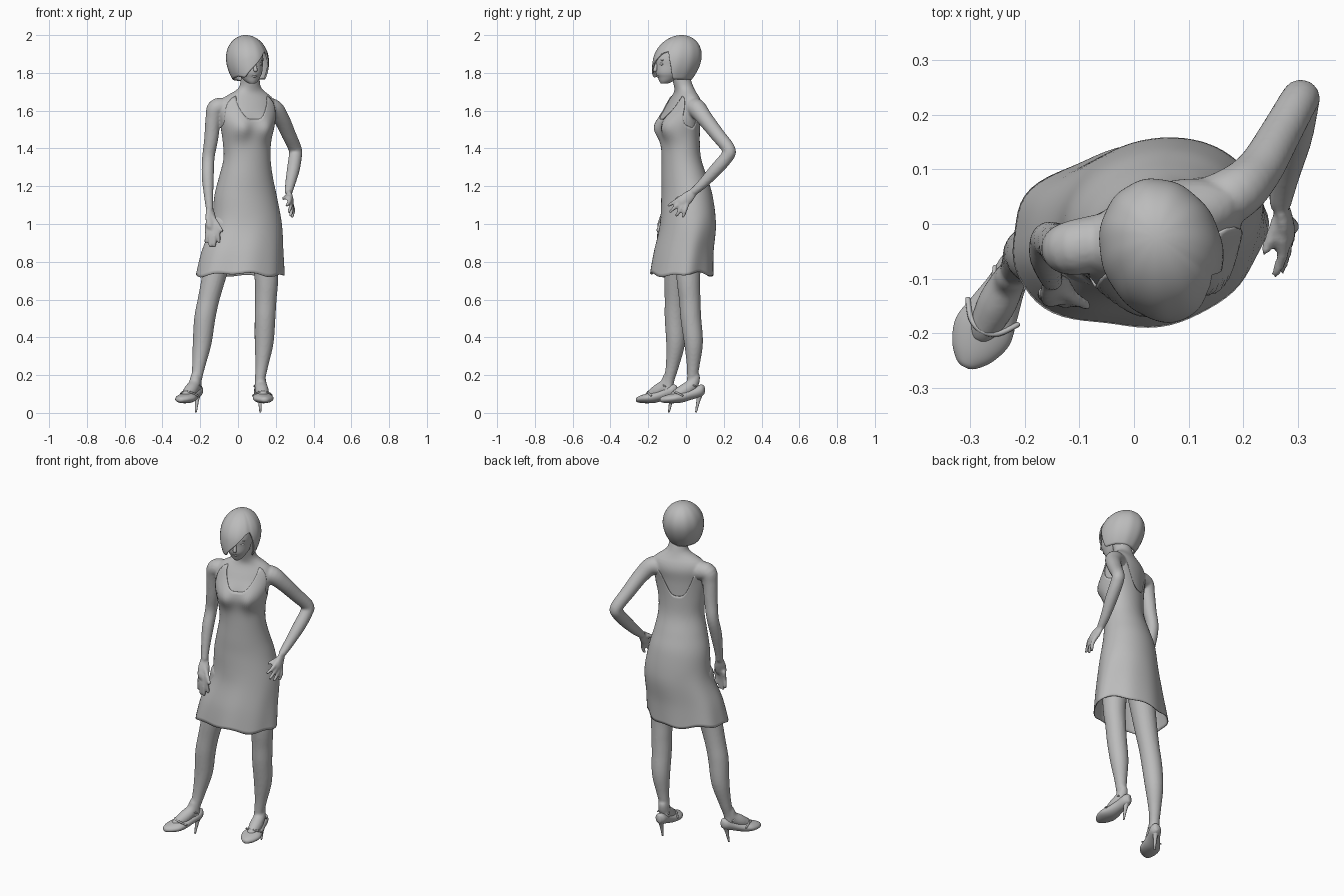
import bpy
import bmesh
from math import sin, cos, tau, radians, degrees, exp, sqrt
from mathutils import Vector

cube = bpy.data.objects.get("Cube")
if cube:
    bpy.data.objects.remove(cube)

# Single clay colour
clay = bpy.data.materials.new("clay_grey")
clay.use_nodes = True
GREY = (0.5, 0.5, 0.5, 1)
clay.diffuse_color = GREY
clay.node_tree.nodes["Principled BSDF"].inputs["Base Color"].default_value = GREY
UP = Vector((0, 0, 1))


def facing(turn):
    """Left and forward directions of a part turned toward its left."""
    a = radians(turn)
    return Vector((cos(a), sin(a), 0)), Vector((sin(a), -cos(a), 0))


def spline(rows, steps=5):
    """Catmull-Rom interpolation of tuples of any length."""
    out = []
    last = len(rows) - 1
    for i in range(last):
        quad = [rows[max(0, min(last, i + k))] for k in (-1, 0, 1, 2)]
        for s in range(steps):
            t = s / steps
            out.append(tuple(
                b + t * (c - a) / 2
                + t * t * (a - 2.5 * b + 2 * c - d / 2)
                + t ** 3 * (1.5 * (b - c) + (d - a) / 2)
                for a, b, c, d in zip(*quad)))
    return out + [tuple(rows[-1])]


def lookup(rows, key):
    """Linear lookup of a row by its first value."""
    for low, high in zip(rows, rows[1:]):
        if key <= high[0]:
            t = max(0, (key - low[0]) / (high[0] - low[0]))
            return [p + (q - p) * t for p, q in zip(low, high)]
    return rows[-1]


def skin(name, rings, caps=True, thickness=0):
    """Smooth surface through equal rings of points."""
    bm = bmesh.new()
    loops = [[bm.verts.new(p) for p in ring] for ring in rings]
    n = len(loops[0])
    for low, high in zip(loops, loops[1:]):
        for i in range(n):
            j = (i + 1) % n
            bm.faces.new((low[i], low[j], high[j], high[i]))
    if caps:
        bm.faces.new(loops[0][::-1])
        bm.faces.new(loops[-1])
    bmesh.ops.remove_doubles(bm, verts=bm.verts, dist=.00001)
    bmesh.ops.recalc_face_normals(bm, faces=bm.faces)
    mesh = bpy.data.meshes.new(name)
    bm.to_mesh(mesh)
    bm.free()
    mesh.materials.append(clay)
    mesh.shade_smooth()
    obj = bpy.data.objects.new(name, mesh)
    bpy.context.collection.objects.link(obj)
    if thickness:
        shell = obj.modifiers.new("thickness", "SOLIDIFY")
        shell.thickness = thickness
        shell.offset = -1
    return obj


def limb(name, stations, axis=(0, 1, 0), flat=1, sides=20):
    """Rounded tube through (x, y, z, radius), squashed along axis."""
    path = [(Vector(p[:3]), p[3]) for p in spline(stations)]
    normal = Vector(axis)
    rings = []
    for i, (point, radius) in enumerate(path):
        along = (path[min(i + 1, len(path) - 1)][0] - path[max(i - 1, 0)][0]).normalized()
        normal = (normal - along * normal.dot(along)).normalized()
        across = along.cross(normal)
        shapes = [(0, 1)]
        if i == 0:
            shapes = [(-.9, .35), (-.6, .8), (0, 1)]
        elif i == len(path) - 1:
            shapes = [(0, 1), (.6, .8), (.9, .35)]
        for shift, size in shapes:
            centre = point + along * shift * radius
            rings.append([centre + (normal * flat * cos(a) + across * sin(a)) * radius * size
                          for a in (tau * k / sides for k in range(sides))])
    return skin(name, rings)


def fuse(name, parts, rounds):
    """Join overlapping parts into one smooth skin."""
    with bpy.context.temp_override(active_object=parts[0], object=parts[0],
                                   selected_objects=parts, selected_editable_objects=parts):
        bpy.ops.object.join()
    parts[0].name = name
    remesh = parts[0].modifiers.new("union", "REMESH")
    remesh.mode = "VOXEL"
    remesh.voxel_size = .007
    remesh.use_smooth_shade = True
    relax = parts[0].modifiers.new("relax", "SMOOTH")
    relax.factor = .5
    relax.iterations = rounds


# Torso sections: height, centre x, centre y, half width, half depth, turn
TORSO = spline([
    (.72, .005, -.025, .23, .162, 6), (.85, .02, -.014, .213, .152, 9),
    (1, .045, .01, .184, .141, 13), (1.15, .04, .005, .163, .127, 18),
    (1.25, .042, -.01, .14, .112, 20), (1.35, .048, -.025, .122, .096, 20),
    (1.45, .047, -.03, .128, .093, 20), (1.55, .05, -.03, .148, .095, 20),
    (1.62, .05, -.012, .156, .084, 20), (1.66, .052, -.005, .143, .07, 20),
    (1.685, .057, -.004, .112, .058, 20), (1.705, .062, -.006, .078, .052, 20),
    (1.73, .064, -.013, .056, .05, 20), (1.78, .065, -.028, .049, .049, 20),
    (1.83, .065, -.04, .046, .046, 20)])


def body(z, a, gap=0):
    _, x, y, wide, deep, turn = lookup(TORSO, z)
    side, front = facing(turn)
    u, v = (wide + gap) * sin(a), (deep + gap) * cos(a)
    if v > 0:
        for bust in (-.075, .075):
            v += .036 * exp(-((u - bust) ** 2 + (z - 1.505) ** 2) / .0034) * min(1, v / .04)
    loose = max(0, 1.05 - z) * .08
    ripple = 1 + loose * (sin(5 * a) + .6 * sin(8 * a + 1))
    return Vector((x, y, z)) + (side * u + front * v) * ripple


def dress_point(t, a):
    top = 1.515 + .04 * cos(a) + .135 * sin(2 * a) ** 4
    hem = .732 + .008 * sin(3 * a + 2) + .006 * sin(7 * a)
    return body(hem + (top - hem) * t, a, .005)


angles = [tau * k / 72 for k in range(72)]
torso = skin("torso", [[body(1.2 + .63 * k / 40, a) for a in angles] for k in range(41)])
skin("dress", [[dress_point(k / 50, a) for a in angles] for k in range(51)],
     caps=False, thickness=.005)

# Head sections: height, forward shift, half width, half depth
HEAD = Vector((.05, -.047, 0))
SIDE, FRONT = facing(20)
head_rows = spline([
    (1.743, .072, .016, .018), (1.755, .062, .032, .036), (1.775, .05, .048, .056),
    (1.8, .038, .062, .079), (1.84, .024, .07, .094), (1.88, .018, .074, .1),
    (1.93, .006, .068, .088), (1.97, -.01, .035, .05)])
skin("head", [[HEAD + SIDE * w * sin(a) + FRONT * (v + d * cos(a)) + UP * z for a in angles]
              for z, v, w, d in head_rows])


def on_head(u, v, z, r):
    return (*(HEAD + SIDE * u + FRONT * v + UP * z), r)


# Facial features
limb("nose", [on_head(0, .113, 1.855, .007), on_head(0, .12, 1.832, .009),
              on_head(0, .124, 1.815, .011)], sides=12)
for z, part in ((1.79, "upper_lip"), (1.782, "lower_lip")):
    limb(part, [on_head(-.017, .1, z, .003), on_head(0, .109, z, .006),
                on_head(.017, .1, z, .003)], sides=10)
for s, side in ((1, "left"), (-1, "right")):
    limb(side + "_eye", [on_head(s * .02, .107, 1.846, .007),
                         on_head(s * .04, .1, 1.847, .007)], sides=10)
    limb(side + "_brow", [on_head(s * .016, .114, 1.866, .004),
                          on_head(s * .048, .097, 1.868, .004)], sides=8)

# Bobbed hair with a diagonal fringe and a parting on the left
FRINGE = [(-180, 1.755), (-100, 1.765), (-60, 1.78), (-38, 1.775), (0, 1.845),
          (30, 1.905), (46, 1.915), (58, 1.85), (72, 1.765), (110, 1.765), (180, 1.755)]


def hair_point(t, a):
    turn = (degrees(a) + 180) % 360 - 180
    hem = lookup(FRINGE, turn)[1]
    z = 2 - (2 - hem) * t ** 1.7
    rise = (z - 1.87) / .13
    size = sqrt(max(0, 1 - rise * rise)) if rise > 0 else 1 - .38 * rise * rise
    shift = -.025 * rise
    size *= 1 - .035 * exp(-((turn - 44) / 7) ** 2) + .006 * sin(11 * a)
    deep = size ** .4 if rise < 0 and cos(a) > 0 else size
    return HEAD + SIDE * .111 * size * sin(a) + FRONT * (shift + .13 * deep * cos(a)) + UP * z


skin("hair", [[hair_point(k / 36, a) for a in angles] for k in range(37)],
     caps=False, thickness=.008)

# Left arm bent with the hand on the hip, right arm hanging
left_arm = limb("left_arm", [
    (.1, .02, 1.605, .052), (.18, .053, 1.614, .051), (.228, .098, 1.56, .043),
    (.268, .165, 1.475, .038), (.303, .227, 1.395, .035), (.303, .216, 1.355, .035),
    (.293, .16, 1.29, .034), (.277, .09, 1.215, .027), (.268, .04, 1.17, .021)])
right_arm = limb("right_arm", [
    (-.02, -.025, 1.605, .052), (-.108, -.043, 1.616, .051), (-.13, -.043, 1.56, .042),
    (-.142, -.035, 1.45, .037), (-.157, -.03, 1.35, .033), (-.16, -.058, 1.25, .032),
    (-.155, -.088, 1.14, .024), (-.15, -.103, 1.08, .02)])


def hand(side, wrist, knuckles, tips, thumb, axis):
    """Flat palm, four bent fingers and a thumb."""
    wrist, thumb = Vector(wrist), Vector(thumb)
    knuckles = [Vector(k) for k in knuckles]
    middle = (knuckles[0] + knuckles[1]) / 2
    parts = [limb(side + "_palm", [(*wrist, .021), (*wrist.lerp(middle, .5), .032),
                                   (*middle, .033)], axis, .5)]
    for i, tip in enumerate(tips):
        base = knuckles[0].lerp(knuckles[1], i / 3)
        bend = base.lerp(Vector(tip), .5) + Vector(axis) * .006
        parts.append(limb(side + "_finger", [(*base, .012), (*bend, .011), (*tip, .009)],
                          axis, sides=10))
    root = wrist.lerp(middle, .35)
    parts.append(limb(side + "_thumb", [(*root, .015), (*root.lerp(thumb, .55), .012),
                                        (*thumb, .009)], axis, sides=10))
    return parts


left_hand = hand("left", (.268, .04, 1.17), [(.272, -.025, 1.142), (.285, .005, 1.1)],
                 [(.26, -.09, 1.098), (.27, -.083, 1.065), (.277, -.05, 1.045),
                  (.287, -.015, 1.04)], (.24, -.05, 1.135), (1, 0, 0))
right_hand = hand("right", (-.15, -.103, 1.08), [(-.115, -.135, 1), (-.165, -.125, .995)],
                  [(-.1, -.14, .905), (-.125, -.145, .885), (-.148, -.14, .885),
                   (-.17, -.13, .905)], (-.085, -.15, .965), (.5, -.85, 0))
fuse("upper_body", [torso, left_arm, right_arm] + left_hand + right_hand, 3)

# Legs
left_leg = limb("left_leg", [
    (.13, .01, 1, .08), (.15, .012, .73, .064), (.147, .02, .6, .057),
    (.143, .026, .5, .055), (.138, .04, .37, .05), (.126, .038, .25, .034),
    (.116, .033, .17, .027), (.114, .035, .12, .028)])
right_leg = limb("right_leg", [
    (-.06, -.035, 1, .08), (-.125, -.052, .73, .064), (-.156, -.056, .6, .057),
    (-.176, -.057, .5, .056), (-.19, -.055, .37, .05), (-.208, -.072, .25, .035),
    (-.22, -.09, .17, .028), (-.222, -.094, .12, .029)])


def shoe(side, leg, heel, toe):
    """Foot fused with its leg, inside a high-heeled shoe."""
    heel, toe = Vector((*heel, 0)), Vector((*toe, 0))
    ahead = (toe - heel).normalized()
    across = ahead.cross(UP)

    def spot(d, z, r, w=0):
        return (*(heel + ahead * d + across * w + UP * z), r)

    # Distance from the heel, half width, sole height, top height
    rows = spline([(0, .012, .1, .142), (.02, .03, .086, .15), (.07, .036, .07, .13),
                   (.12, .047, .055, .113), (.165, .055, .051, .104),
                   (.205, .042, .052, .094), (.23, .022, .056, .084), (.238, .008, .062, .076)])
    skin(side + "_shoe", [[heel + ahead * d + across * w * cos(a)
                           + UP * ((low + top) / 2 + (top - low) / 2 * sin(a)) for a in angles]
                          for d, w, low, top in rows])
    foot = limb(side + "_foot", [spot(.05, .19, .027), spot(.065, .15, .032),
                                 spot(.11, .116, .036), spot(.16, .088, .028)])
    fuse(side + "_leg", [leg, foot], 4)
    limb(side + "_heel", [spot(.025, .105, .02), spot(.032, .07, .011), spot(.045, .006, .005)],
         sides=12)
    limb(side + "_toe_band", [spot(.125, .092, .005, -.051), spot(.155, .108, .005, -.028),
                              spot(.165, .113, .005), spot(.155, .108, .005, .028),
                              spot(.125, .092, .005, .051)], sides=8)
    limb(side + "_ankle_band", [spot(.05, .14, .004, -.034), spot(.085, .156, .004, -.02),
                                spot(.095, .159, .004), spot(.085, .156, .004, .02),
                                spot(.05, .14, .004, .034)], sides=8)


shoe("left", left_leg, (.112, .098), (.145, -.148))
shoe("right", right_leg, (-.202, -.05), (-.311, -.263))
